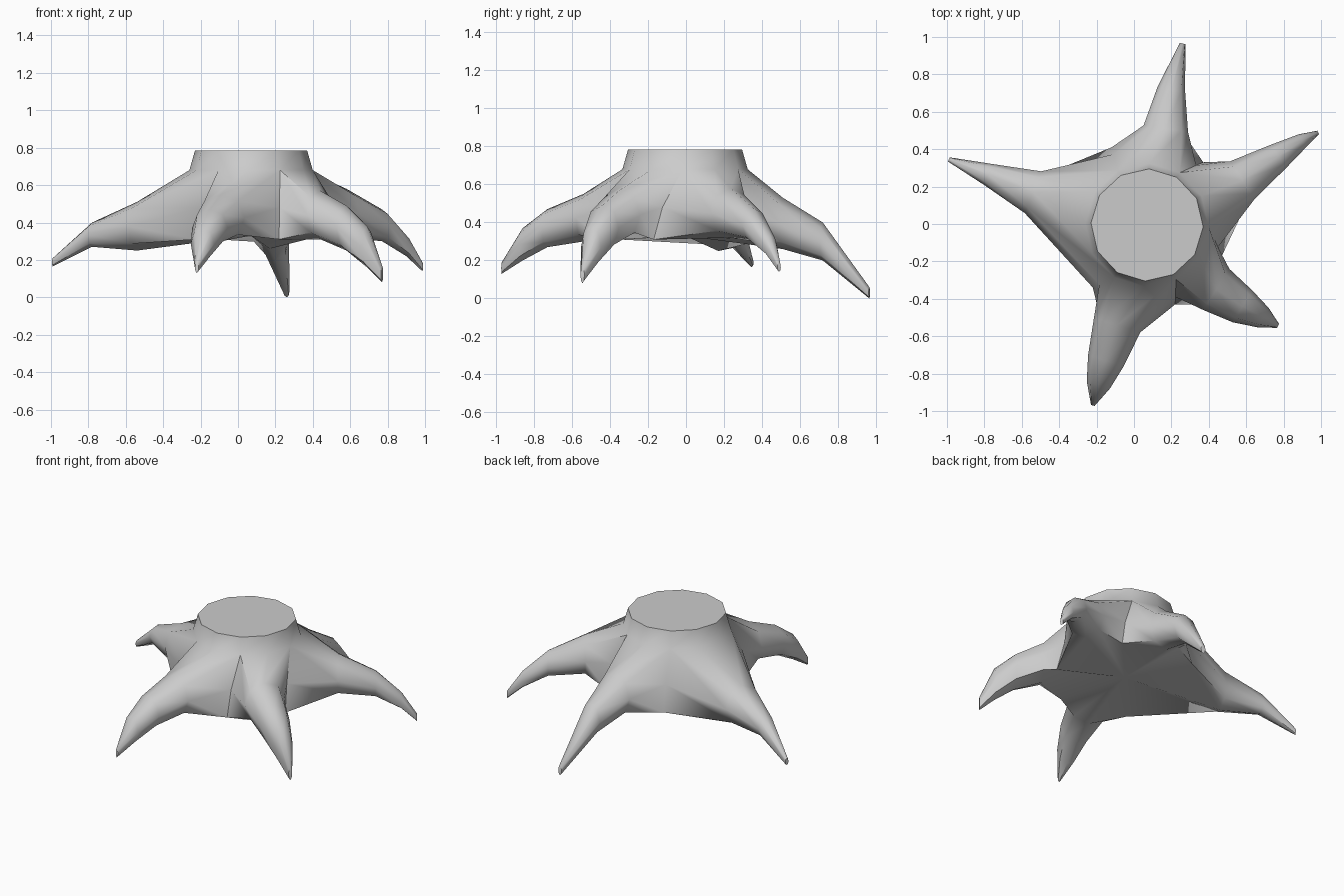
import bpy, bmesh
from math import cos, sin, radians
from mathutils import Vector

cube = bpy.data.objects.get("Cube")
if cube:
    bpy.data.objects.remove(cube)

bark = bpy.data.materials.new("grey_bark")
bark.use_nodes = True
GREY = (0.6, 0.6, 0.6, 1)
bark.diffuse_color = GREY
bark.node_tree.nodes["Principled BSDF"].inputs["Base Color"].default_value = GREY

# Each root: neck column it grows from, then sections (x, y, half width, z low, z high)
ROOTS = [
    (0, [(.17, .51, .12, .26, .53), (.2, .72, .075, .2, .4), (.26, .965, .015, 0, .06)]),
    (2, [(.58, .235, .12, .32, .58), (.77, .36, .075, .3, .47),
         (.9, .445, .04, .22, .33), (.985, .49, .01, .14, .19)]),
    (4, [(.44, -.35, .13, .31, .57), (.58, -.44, .1, .25, .49),
         (.69, -.5, .06, .16, .38), (.77, -.545, .012, .08, .17)]),
    (6, [(-.09, -.54, .13, .3, .55), (-.15, -.73, .1, .27, .47),
         (-.19, -.86, .065, .2, .37), (-.22, -.97, .01, .13, .19)]),
    (9, [(-.54, .17, .12, .25, .51), (-.78, .265, .06, .27, .4), (-.99, .345, .012, .165, .21)]),
]
# Hollows between neighbouring roots: neck column -> foot of the hollow
HOLLOWS = {1: (.37, .33), 3: (.47, -.17), 5: (.22, -.43), 7: (-.22, -.34), 11: (-.12, .41)}
SIDES = 12
AXIS = Vector((.07, -.005, 0))
OCTAGON = [(.72, -.72), (1, 0), (.72, .72), (0, 1), (-.72, .72), (-1, 0), (-.72, -.72), (0, -1)]

bm = bmesh.new()


def neck_ring(radius, z):
    ring = []
    for k in range(SIDES):
        a = radians(88 - 30 * k)
        ring.append(bm.verts.new(AXIS + Vector((radius * cos(a), radius * sin(a), z))))
    return ring


def section(spec, direction):
    x, y, half, low, high = spec
    across = Vector((-direction.y, direction.x, 0)).normalized()
    centre = Vector((x, y, (low + high) / 2))
    return [bm.verts.new(centre + across * half * u + Vector((0, 0, (high - low) / 2 * v)))
            for u, v in OCTAGON]


# Trunk stub with its flat cut top
top, neck = neck_ring(.3, .785), neck_ring(.33, .68)
bm.faces.new(top)
for k in range(SIDES):
    n = (k + 1) % SIDES
    bm.faces.new((top[k], top[n], neck[n], neck[k]))

# Walls of the hollows
under = bm.verts.new(AXIS + Vector((0, 0, .33)))
wall = {}
for k, (x, y) in HOLLOWS.items():
    foot = Vector((x, y, .31))
    middle = neck[k].co.lerp(foot, .7)
    middle.z = .48
    wall[k] = (bm.verts.new(foot), bm.verts.new(middle))


def columns(start, stop):
    run = [start]
    while run[-1] != stop:
        run.append((run[-1] + 1) % SIDES)
    return run


# Roots lofted from the trunk out to their tips
keys = sorted(HOLLOWS)
for column, specs in ROOTS:
    before = max((k for k in keys if k < column), default=keys[-1])
    after = min(k for k in keys if k > column)
    points = [Vector((s[0], s[1], 0)) for s in specs]
    rings = []
    for i, spec in enumerate(specs):
        ahead = points[min(i + 1, len(points) - 1)]
        behind = points[max(i - 1, 0)]
        rings.append(section(spec, ahead - behind))
    r = rings[0]
    a, b = wall[before], wall[after]
    bm.faces.new((under, a[0], r[0], r[7]))
    bm.faces.new((a[0], a[1], r[1], r[0]))
    bm.faces.new((a[1], neck[before], r[2], r[1]))
    bm.faces.new([neck[k] for k in columns(before, column)] + [r[3], r[2]])
    bm.faces.new([neck[k] for k in columns(column, after)] + [r[4], r[3]])
    bm.faces.new((neck[after], b[1], r[5], r[4]))
    bm.faces.new((b[1], b[0], r[6], r[5]))
    bm.faces.new((b[0], under, r[7], r[6]))
    for p, q in zip(rings, rings[1:]):
        for j in range(8):
            m = (j + 1) % 8
            bm.faces.new((p[j], p[m], q[m], q[j]))
    bm.faces.new(rings[-1])

bmesh.ops.recalc_face_normals(bm, faces=bm.faces[:])
mesh = bpy.data.meshes.new("stump_with_roots")
bm.to_mesh(mesh)
bm.free()
mesh.materials.append(bark)
stump = bpy.data.objects.new("stump_with_roots", mesh)
bpy.context.collection.objects.link(stump)
bpy.context.view_layer.objects.active = stump
stump.select_set(True)
bpy.ops.object.shade_smooth_by_angle(angle=radians(50))
